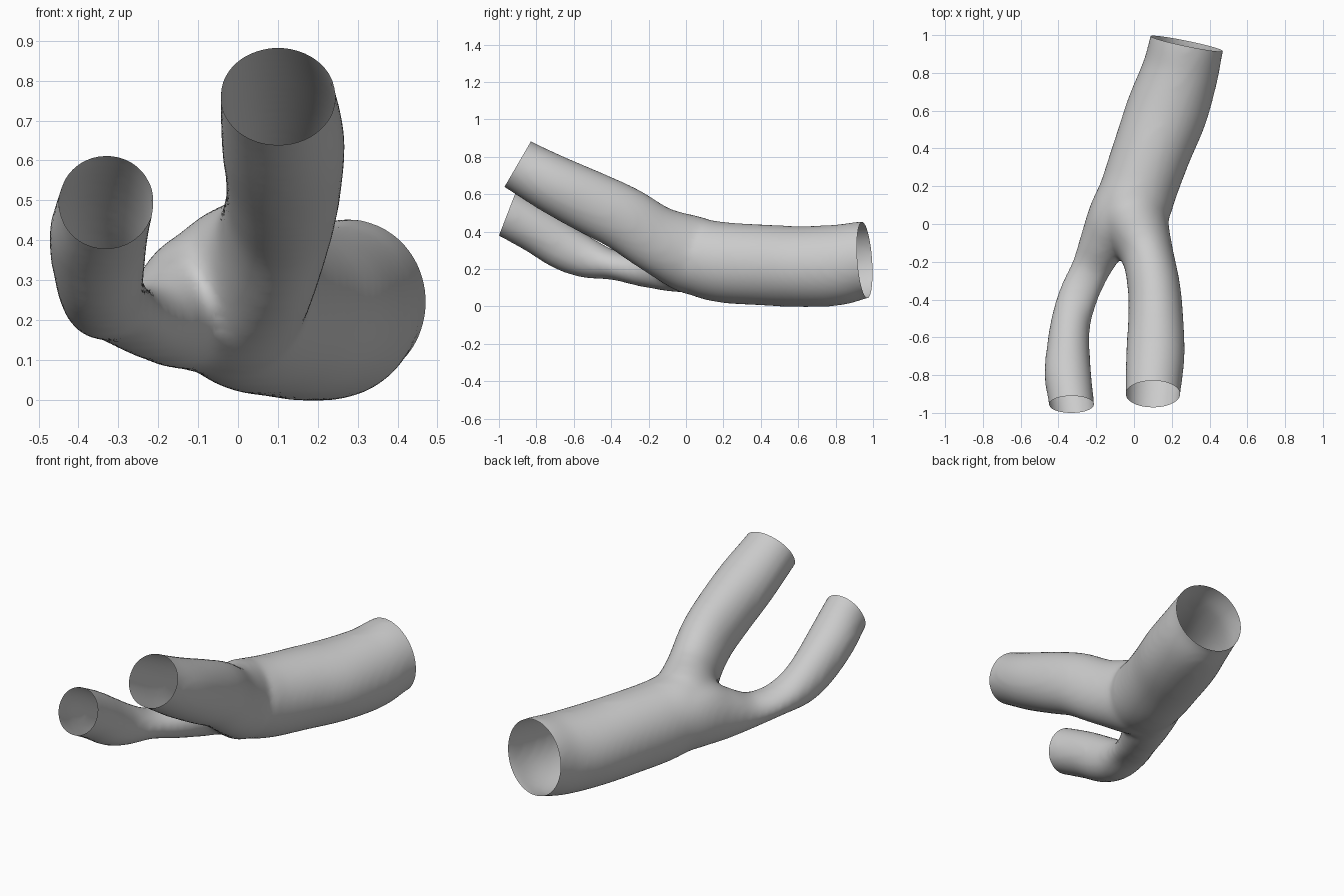
import bpy, bmesh, math
from mathutils import Vector

cube = bpy.data.objects.get("Cube")
if cube:
    bpy.data.objects.remove(cube, do_unlink=True)

SIDES, STEPS = 32, 6

# Stations: x, y, z, half width, half height; first one lies past the open end
trunk = [(.32, 1.12, .24, .2, .2), (.28, .96, .25, .197, .205), (.243, .8, .22, .204, .217),
         (.175, .6, .213, .217, .217), (.1, .4, .222, .208, .217), (.03, .2, .235, .203, .216),
         (-.01, .06, .265, .2, .205), (.01, -.03, .29, .15, .17)]
large_branch = [(.1, -1.06, .85, .14, .14), (.1, -.9, .76, .146, .143), (.113, -.7, .65, .156, .158),
                (.115, -.5, .552, .147, .17), (.105, -.33, .468, .14, .175),
                (.07, -.16, .36, .14, .182), (.0, .02, .28, .185, .21), (-.01, .1, .26, .19, .2)]
small_branch = [(-.32, -1.1, .57, .12, .125), (-.33, -.955, .495, .12, .127),
                (-.35, -.8, .41, .125, .127), (-.348, -.65, .315, .114, .125),
                (-.335, -.52, .255, .106, .108), (-.295, -.38, .218, .107, .078),
                (-.23, -.24, .197, .105, .092), (-.165, -.1, .215, .125, .14),
                (-.1, .04, .245, .145, .18), (-.03, .18, .25, .15, .18)]


def spline(points):
    """Catmull-Rom samples through the stations."""
    p = [Vector(q) for q in points]
    p = [p[0] * 2 - p[1]] + p + [p[-1] * 2 - p[-2]]
    out = []
    for a, b, c, d in zip(p, p[1:], p[2:], p[3:]):
        for i in range(STEPS):
            t = i / STEPS
            out.append(b + (c - a) * (t / 2) + (a * 2 - b * 5 + c * 4 - d) * (t * t / 2)
                       + (b * 3 - a - c * 3 + d) * (t ** 3 / 2))
    return out + [p[-2]]


def add_tube(bm, points):
    """Sweep an elliptical section along the stations and cap it."""
    path = spline(points)
    centres = [Vector(s[:3]) for s in path]
    last = len(path) - 1
    rings = []
    for i, s in enumerate(path):
        tangent = centres[min(i + 1, last)] - centres[max(i - 1, 0)]
        side = tangent.cross(Vector((0, 0, 1))).normalized()
        up = side.cross(tangent).normalized()
        ring = []
        for k in range(SIDES):
            a = math.tau * k / SIDES
            ring.append(bm.verts.new(centres[i] + side * (s[3] * math.cos(a)) + up * (s[4] * math.sin(a))))
        rings.append(ring)
    for r, q in zip(rings, rings[1:]):
        for k in range(SIDES):
            n = (k + 1) % SIDES
            bm.faces.new((r[k], r[n], q[n], q[k]))
    bm.faces.new(rings[0])
    bm.faces.new(rings[-1])


# Three overlapping tubes
bm = bmesh.new()
for stations in (trunk, large_branch, small_branch):
    add_tube(bm, stations)
bmesh.ops.recalc_face_normals(bm, faces=bm.faces[:])
mesh = bpy.data.meshes.new("forked_tube")
bm.to_mesh(mesh)
bm.free()
tube = bpy.data.objects.new("forked_tube", mesh)
bpy.context.collection.objects.link(tube)
bpy.context.view_layer.objects.active = tube
tube.select_set(True)

# Merge into one skin and soften the fork
remesh = tube.modifiers.new("merge", 'REMESH')
remesh.mode = 'VOXEL'
remesh.voxel_size = 0.018
soften = tube.modifiers.new("soften", 'SMOOTH')
soften.factor = 0.5
soften.iterations = 16
for name in ("merge", "soften"):
    bpy.ops.object.modifier_apply(modifier=name)

# Cut the three ends open
ends = [((.28, .955, .25), (.2, .97, .07), lambda c: c.y > .5),
        ((.1, -.9, .76), (0, -.86, .5), lambda c: c.y < -.5 and c.x > -.13),
        ((-.33, -.955, .495), (0, -.93, .36), lambda c: c.y < -.5 and c.x < -.13)]
bm = bmesh.new()
bm.from_mesh(tube.data)
for centre, normal, belongs in ends:
    faces = [f for f in bm.faces if belongs(f.calc_center_median())]
    geom = set(faces)
    for f in faces:
        geom.update(f.edges)
        geom.update(f.verts)
    bmesh.ops.bisect_plane(bm, geom=list(geom), dist=1e-5, plane_co=centre,
                           plane_no=normal, clear_outer=True)
bm.to_mesh(tube.data)
bm.free()

# Colour and shading
grey = bpy.data.materials.new("light_grey")
grey.use_nodes = True
colour = (.6, .6, .6, 1)
grey.diffuse_color = colour
grey.node_tree.nodes["Principled BSDF"].inputs["Base Color"].default_value = colour
tube.data.materials.clear()
tube.data.materials.append(grey)
bpy.ops.object.shade_smooth()
